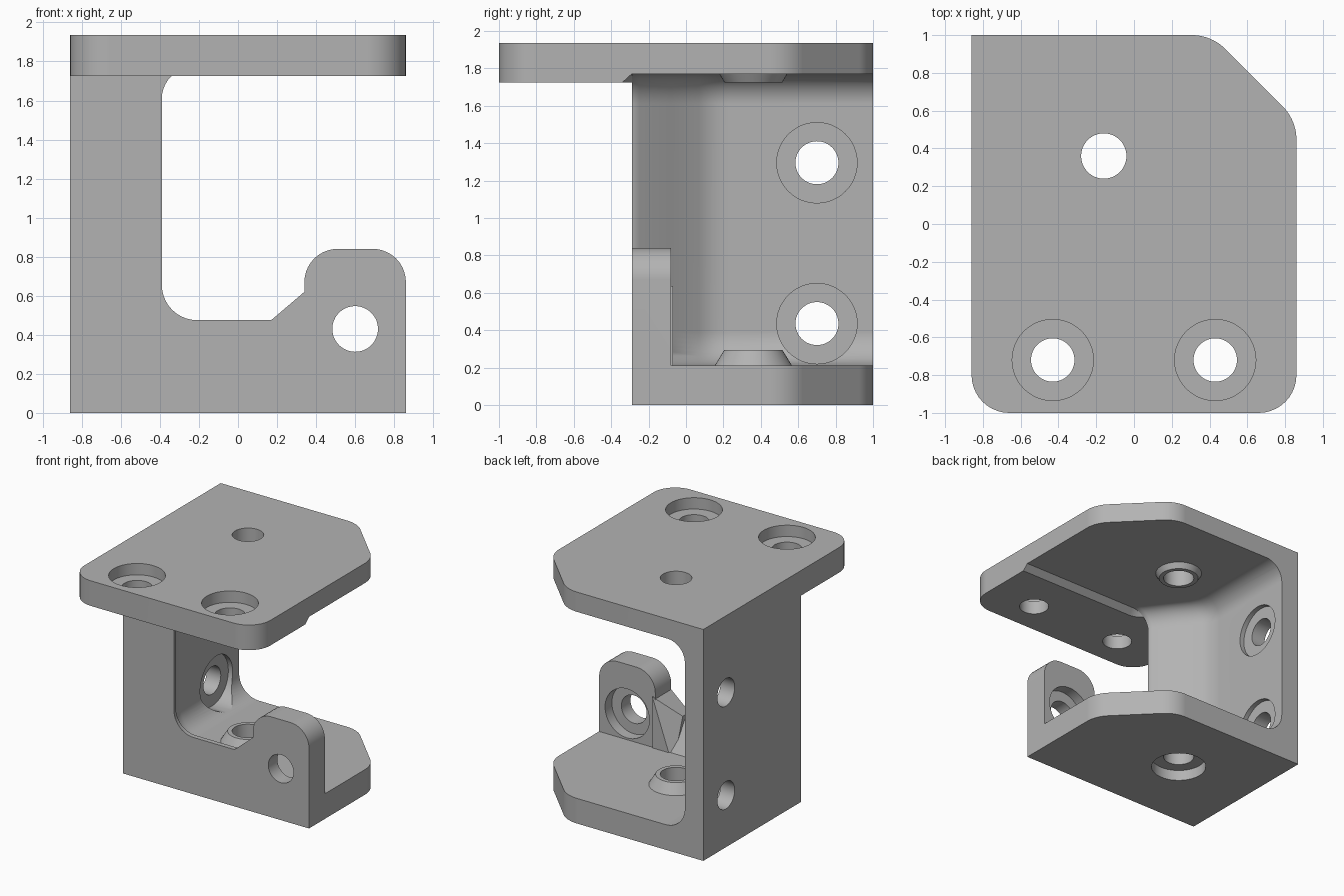
import bpy, bmesh, math
from mathutils import Vector, Matrix

cube = bpy.data.objects.get("Cube")
if cube:
    bpy.data.objects.remove(cube, do_unlink=True)

grey = bpy.data.materials.new("mid_grey")
grey.use_nodes = True
grey.diffuse_color = (0.45, 0.45, 0.45, 1)
grey.node_tree.nodes["Principled BSDF"].inputs["Base Color"].default_value = (0.45, 0.45, 0.45, 1)


def finish(name, bm):
    bmesh.ops.recalc_face_normals(bm, faces=bm.faces)
    mesh = bpy.data.meshes.new(name)
    bm.to_mesh(mesh)
    bm.free()
    mesh.materials.append(grey)
    ob = bpy.data.objects.new(name, mesh)
    bpy.context.collection.objects.link(ob)
    return ob


def rounded(corners, steps=10):
    """Polygon from (x, y, radius) corners, each rounded by a tangent arc."""
    out = []
    for i, (x, y, r) in enumerate(corners):
        p = Vector((x, y))
        if r == 0:
            out.append(p)
            continue
        a = (Vector(corners[i - 1][:2]) - p).normalized()
        b = (Vector(corners[(i + 1) % len(corners)][:2]) - p).normalized()
        half = a.angle(b) / 2
        centre = p + (a + b).normalized() * (r / math.sin(half))
        start = p + a * (r / math.tan(half)) - centre
        end = p + b * (r / math.tan(half)) - centre
        sweep = start.angle_signed(end)
        for k in range(steps + 1):
            out.append(centre + Matrix.Rotation(-sweep * k / steps, 2) @ start)
    return out


def loft(name, rings):
    """Closed solid through rings of matching 3D points."""
    bm = bmesh.new()
    loops = [[bm.verts.new(p) for p in ring] for ring in rings]
    n = len(loops[0])
    bm.faces.new(loops[0])
    bm.faces.new(loops[-1])
    for lo, hi in zip(loops, loops[1:]):
        for i in range(n):
            j = (i + 1) % n
            bm.faces.new((lo[i], lo[j], hi[j], hi[i]))
    return finish(name, bm)


def prism_z(name, poly, z0, z1):
    return loft(name, [[(p.x, p.y, z) for p in poly] for z in (z0, z1)])


def prism_y(name, poly, y0, y1):
    return loft(name, [[(p.x, y, p.y) for p in poly] for y in (y0, y1)])


def cone(name, a, b, r0, r1):
    """Round solid from point a to point b."""
    a, b = Vector(a), Vector(b)
    bm = bmesh.new()
    turn = (b - a).to_track_quat('Z', 'Y').to_matrix().to_4x4()
    bmesh.ops.create_cone(bm, cap_ends=True, segments=48, radius1=r0, radius2=r1,
                          depth=(b - a).length, matrix=Matrix.Translation((a + b) / 2) @ turn)
    return finish(name, bm)


def combine(target, tool, op):
    tool.hide_render = True
    mod = target.modifiers.new(op, 'BOOLEAN')
    mod.operation, mod.solver, mod.object = op, 'EXACT', tool
    bpy.context.view_layer.objects.active = target
    bpy.ops.object.modifier_apply(modifier=mod.name)
    bpy.data.objects.remove(tool, do_unlink=True)


# Main block below the top plate
W, FRONT = 0.86, -0.29
back_corner = [(W, 0.55, 0.25), (0.41, 1, 0.25), (-W, 1, 0)]
bracket = prism_z("bracket", rounded([(-W, FRONT, 0), (W, FRONT, 0)] + back_corner), 0, 1.83)

# Top plate overhanging the front
top = prism_z("top_plate", rounded([(-W, -1, 0.2), (W, -1, 0.2)] + back_corner), 1.725, 1.935)
combine(bracket, top, 'UNION')

# Cavity: front window flaring out to the thin side wall and floor
stations = [(-0.5, -0.39, 0.475, 1.72), (-0.345, -0.39, 0.475, 1.72),
            (-0.29, -0.39, 0.475, 1.77), (-0.25, -0.40, 0.475, 1.77),
            (-0.08, -0.53, 0.21, 1.77), (0.07, -0.645, 0.21, 1.77),
            (0.15, -0.68, 0.21, 1.77), (0.23, -0.69, 0.21, 1.77),
            (1.2, -0.69, 0.21, 1.77)]
rings = []
for y, left, low, high in stations:
    section = rounded([(left, low, 0.18), (1.2, low, 0), (1.2, high, 0), (left, high, 0.16)])
    rings.append([(p.x, y, p.y) for p in section])
combine(bracket, loft("cavity", rings), 'DIFFERENCE')

# Front lug and the ramp leading up to it
lug = prism_y("lug", rounded([(0.34, 0.1, 0), (W, 0.1, 0), (W, 0.84, 0.17), (0.34, 0.84, 0.17)]),
              FRONT, -0.08)
combine(bracket, lug, 'UNION')
bm = bmesh.new()
for x, z, back in ((0.17, 0.475, -0.2), (0.36, 0.637, -0.07)):
    for p in ((x, FRONT, z), (x, back, z), (x, FRONT, 0.1), (x, -0.07, 0.1)):
        bm.verts.new(p)
bmesh.ops.convex_hull(bm, input=bm.verts)
combine(bracket, finish("ramp", bm), 'UNION')

# Bearing bosses on the floor and under the top plate
BX, BY = -0.16, 0.36
combine(bracket, cone("floor_boss", (BX, BY, 0.18), (BX, BY, 0.295), 0.225, 0.155), 'UNION')
combine(bracket, cone("top_boss", (BX, BY, 1.725), (BX, BY, 1.8), 0.155, 0.2), 'UNION')

# Holes and counterbores: (start, end, radius)
cuts = [((BX, BY, -0.2), (BX, BY, 2.2), 0.12),
        ((BX, BY, -0.2), (BX, BY, 0.09), 0.215),
        ((0.6, -0.5, 0.43), (0.6, 0.1, 0.43), 0.117),
        ((0.6, -0.17, 0.43), (0.6, 0.1, 0.43), 0.205)]
for s in (-1, 1):
    cuts += [((s * 0.43, -0.72, 1.6), (s * 0.43, -0.72, 2.1), 0.115),
             ((s * 0.43, -0.72, 1.84), (s * 0.43, -0.72, 2.1), 0.215)]
for z in (0.435, 1.295):
    cuts += [((-1, 0.7, z), (-0.5, 0.7, z), 0.115),
             ((-0.73, 0.7, z), (-0.45, 0.7, z), 0.215)]
for a, b, r in cuts:
    combine(bracket, cone("hole", a, b, r, r), 'DIFFERENCE')

# Smooth shading with crisp edges
bpy.ops.object.select_all(action='DESELECT')
bracket.select_set(True)
bpy.context.view_layer.objects.active = bracket
bpy.ops.object.shade_smooth_by_angle(angle=math.radians(25))
weighted = bracket.modifiers.new("flat_face_normals", 'WEIGHTED_NORMAL')
weighted.keep_sharp = True
